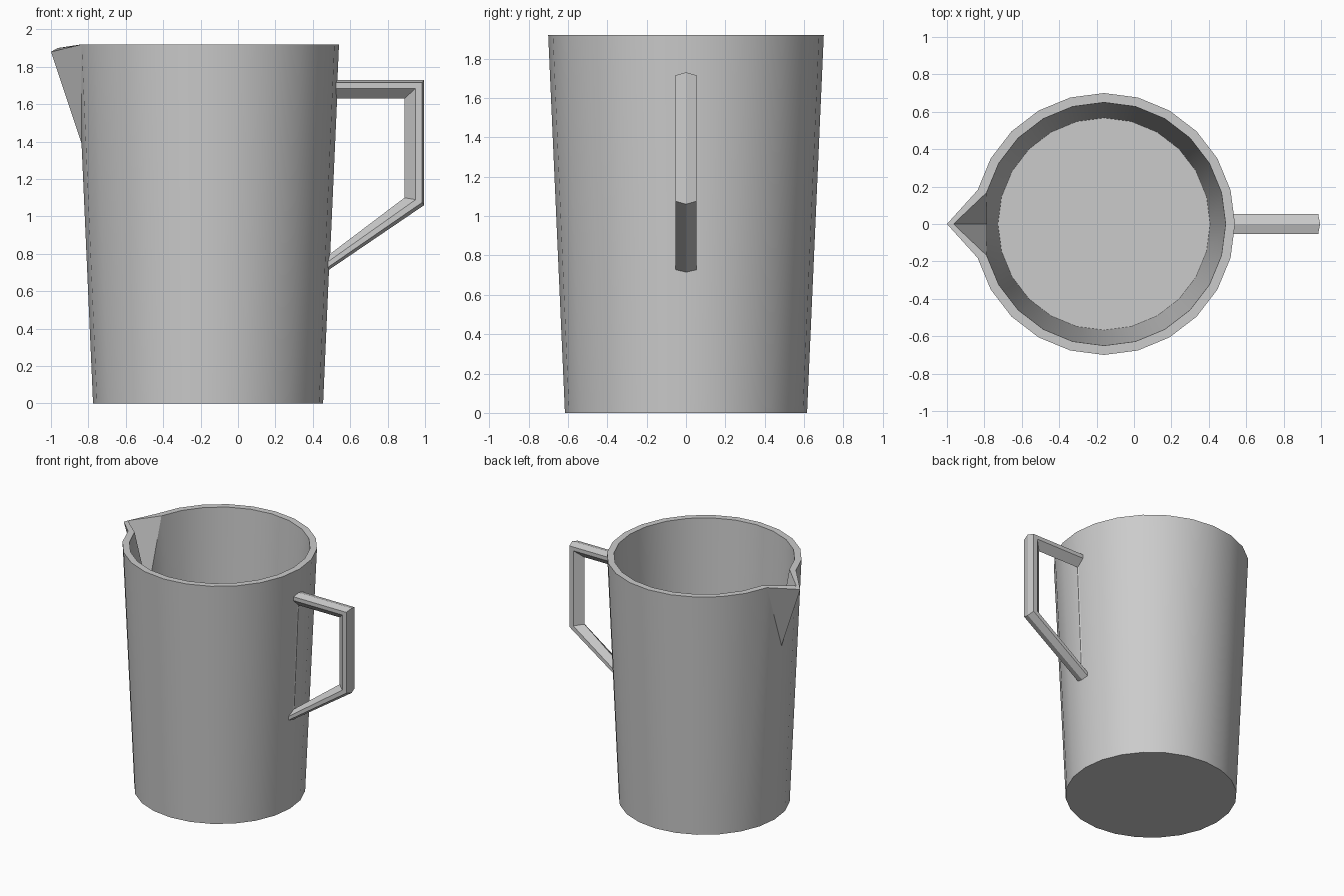
import bpy
import bmesh
from math import cos, sin, pi, radians

cube = bpy.data.objects.get("Cube")
if cube:
    bpy.data.objects.remove(cube, do_unlink=True)

grey = bpy.data.materials.new("light_grey")
grey.use_nodes = True
grey.diffuse_color = (0.6, 0.6, 0.6, 1)
grey.node_tree.nodes["Principled BSDF"].inputs["Base Color"].default_value = (0.6, 0.6, 0.6, 1)

SIDES = 24
CENTRE = -0.16
HEIGHT = 1.92
WALL = 0.05
SPOUT = SIDES // 2      # index of the wall corner facing -x
SPOUT_BASE = 1.39


def radius(z):
    return 0.615 + 0.085 * z / HEIGHT


def finish(bm, name, angle):
    bmesh.ops.recalc_face_normals(bm, faces=bm.faces)
    mesh = bpy.data.meshes.new(name)
    bm.to_mesh(mesh)
    bm.free()
    mesh.materials.append(grey)
    obj = bpy.data.objects.new(name, mesh)
    bpy.context.collection.objects.link(obj)
    bpy.ops.object.select_all(action='DESELECT')
    obj.select_set(True)
    bpy.context.view_layer.objects.active = obj
    bpy.ops.object.shade_smooth_by_angle(angle=radians(angle))
    return obj


def shell(bm, inset, floor, tip):
    """One skin of the jug, with its rim corner at the spout pulled out to tip."""
    def ring(z):
        r = radius(z) - inset
        return [bm.verts.new((CENTRE + r * cos(2 * pi * i / SIDES),
                              r * sin(2 * pi * i / SIDES), z)) for i in range(SIDES)]
    low, top = ring(floor), ring(HEIGHT)
    base = bm.verts.new((CENTRE - radius(SPOUT_BASE) + inset, 0, SPOUT_BASE))
    top[SPOUT].co = tip
    for i in range(SIDES):
        j = (i + 1) % SIDES
        if SPOUT in (i, j):
            side = j if i == SPOUT else i
            bm.faces.new((low[side], low[SPOUT], base, top[side]))
            bm.faces.new((top[side], base, top[SPOUT]))
        else:
            bm.faces.new((low[i], low[j], top[j], top[i]))
    bm.faces.new(low)
    return top


# Jug body: outer and inner skins joined by the rim
bm = bmesh.new()
outer = shell(bm, 0, 0, (-1.0, 0, 1.88))
inner = shell(bm, WALL, 0.05, (-0.965, 0, 1.90))
for i in range(SIDES):
    j = (i + 1) % SIDES
    bm.faces.new((outer[i], outer[j], inner[j], inner[i]))
finish(bm, "jug_body", 30)

# Handle: six-sided bar around a closed loop of mitred corners.
# Each corner lists (x, z) of outer ridge, outer edge, inner edge, inner ridge.
corners = [
    [(0.49, 1.73), (0.495, 1.715), (0.51, 1.685), (0.53, 1.63)],
    [(0.995, 1.73), (0.985, 1.715), (0.95, 1.685), (0.89, 1.63)],
    [(0.995, 1.06), (0.985, 1.075), (0.95, 1.09), (0.89, 1.10)],
    [(0.45, 0.69), (0.455, 0.71), (0.47, 0.75), (0.493, 0.80)],
]
HALF = 0.053
bm = bmesh.new()
loops = []
for ridge, out, mid, inn in corners:
    section = [(ridge, 0), (out, HALF), (mid, HALF), (inn, 0), (mid, -HALF), (out, -HALF)]
    loops.append([bm.verts.new((x, y, z)) for (x, z), y in section])
for k, a in enumerate(loops):
    b = loops[(k + 1) % len(loops)]
    for i in range(6):
        j = (i + 1) % 6
        bm.faces.new((a[i], a[j], b[j], b[i]))
finish(bm, "handle", 10)
